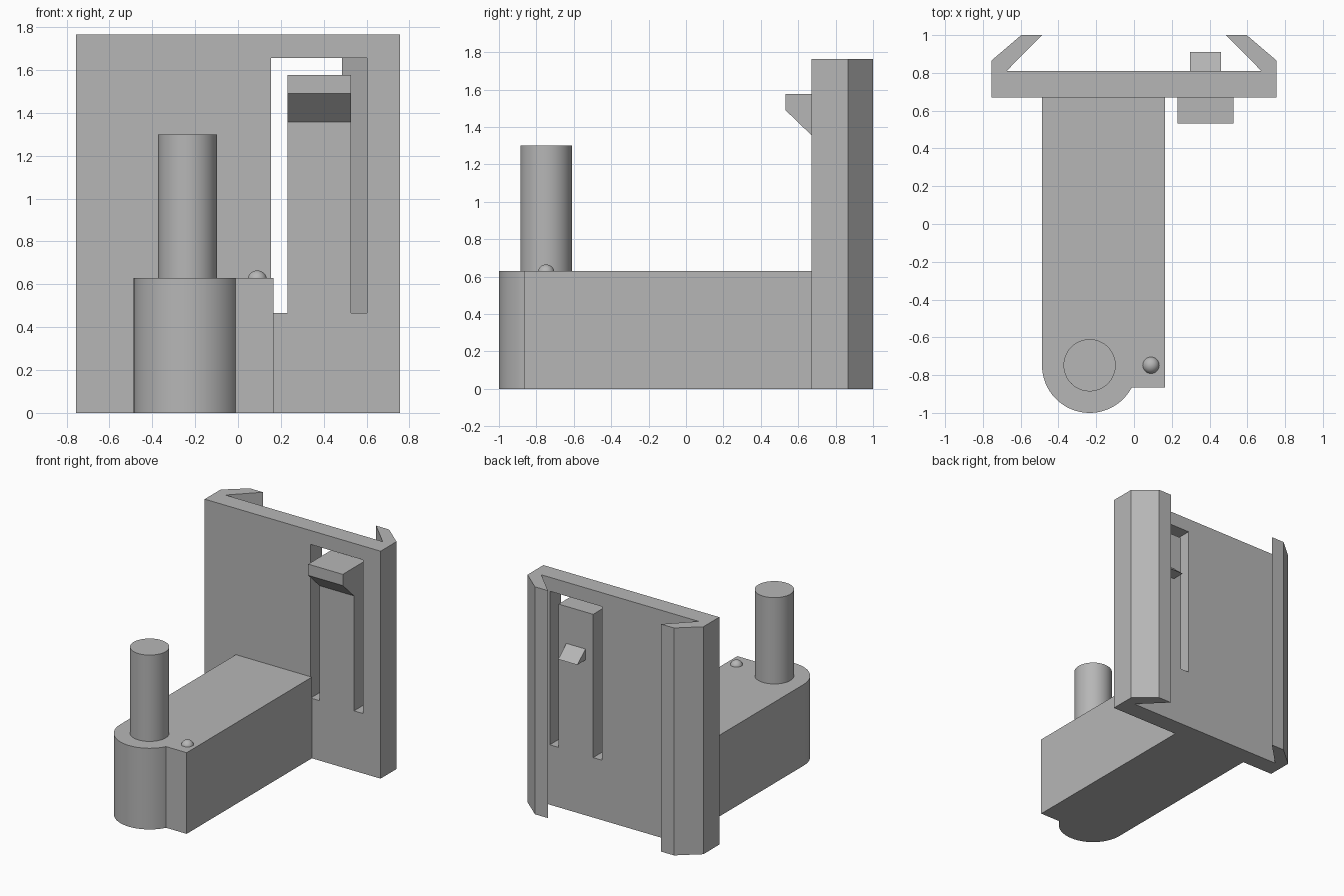
import bpy, bmesh, math
from mathutils import Vector

cube = bpy.data.objects.get("Cube")
if cube:
    bpy.data.objects.remove(cube, do_unlink=True)

GREY = (0.47, 0.47, 0.47, 1)
grey = bpy.data.materials.new("plain_grey")
grey.use_nodes = True
grey.diffuse_color = GREY
grey.node_tree.nodes["Principled BSDF"].inputs["Base Color"].default_value = GREY


def finish(name, bm, smooth=False):
    """Turn a bmesh into a named grey object."""
    bmesh.ops.recalc_face_normals(bm, faces=bm.faces)
    mesh = bpy.data.meshes.new(name)
    bm.to_mesh(mesh)
    bm.free()
    mesh.materials.append(grey)
    obj = bpy.data.objects.new(name, mesh)
    bpy.context.collection.objects.link(obj)
    if smooth:
        bpy.ops.object.select_all(action='DESELECT')
        obj.select_set(True)
        bpy.context.view_layer.objects.active = obj
        bpy.ops.object.shade_smooth_by_angle(angle=math.radians(30))
    return obj


def prism(name, outline, low, high, axis="z", smooth=False):
    """Extrude an (x, y) outline along z, or a (y, z) outline along x."""
    bm = bmesh.new()
    place = (lambda a, b: (a, b, low)) if axis == "z" else (lambda a, b: (low, a, b))
    step = Vector((0, 0, high - low)) if axis == "z" else Vector((high - low, 0, 0))
    face = bm.faces.new([bm.verts.new(place(a, b)) for a, b in outline])
    moved = bmesh.ops.extrude_face_region(bm, geom=[face])["geom"]
    bmesh.ops.translate(bm, vec=step,
                        verts=[v for v in moved if isinstance(v, bmesh.types.BMVert)])
    # The starting face stays as the closing cap
    if not face.is_valid:
        bmesh.ops.holes_fill(bm, edges=bm.edges)
    return finish(name, bm, smooth)


def rect(x0, x1, y0, y1):
    return [(x0, y0), (x1, y0), (x1, y1), (x0, y1)]


def arc(cx, cy, r, start, end, n):
    return [(cx + r * math.cos(start + (end - start) * i / n),
             cy + r * math.sin(start + (end - start) * i / n)) for i in range(n + 1)]


FRONT, BACK = 0.67, 0.81      # faces of the wall
ARM_TOP = 0.63

# Back plate with inward-hooked side rails, mirrored from one half
half = [(0.755, FRONT), (0.755, 0.865), (0.597, 1.0), (0.485, 1.0), (0.675, BACK)]
plate = prism("back_plate", half + [(-x, y) for x, y in reversed(half)], 0, 1.765)

# Window through the plate
cutter = prism("window_cutter", rect(0.155, 0.602, 0.6, 0.86), 0.465, 1.657)
cutter.hide_render = True
cut = plate.modifiers.new("window", 'BOOLEAN')
cut.operation = 'DIFFERENCE'
cut.solver = 'EXACT'
cut.object = cutter
bpy.context.view_layer.objects.active = plate
bpy.ops.object.modifier_apply(modifier=cut.name)
bpy.data.objects.remove(cutter, do_unlink=True)

# Spring tongue with front catch and rear latch wedge
prism("tongue", rect(0.23, 0.527, FRONT, BACK), 0.465, 1.577)
prism("front_catch", [(FRONT, 1.577), (0.532, 1.577), (0.532, 1.49), (FRONT, 1.357)],
      0.23, 0.527, "x")
prism("rear_latch", [(BACK, 1.205), (0.91, 1.205), (BACK, 1.29)], 0.296, 0.46, "x")

# Arm with a rounded nose beside a square shoulder
cx, cy, r, shoulder = -0.235, -0.748, 0.252, -0.865
meet = math.asin((shoulder - cy) / r)
nose = arc(cx, cy, r, -math.pi, meet, 40)
prism("arm", nose + [(0.165, shoulder), (0.165, FRONT), (cx - r, FRONT)],
      0, ARM_TOP, smooth=True)

# Upright pin
prism("pin", arc(cx, cy, 0.138, 0, math.tau, 64)[:-1], ARM_TOP, 1.3, smooth=True)

# Small locating bump
bm = bmesh.new()
bmesh.ops.create_uvsphere(bm, u_segments=32, v_segments=16, radius=0.045)
bmesh.ops.translate(bm, vec=(0.09, cy, 0.62), verts=bm.verts)
finish("locating_bump", bm, smooth=True)
